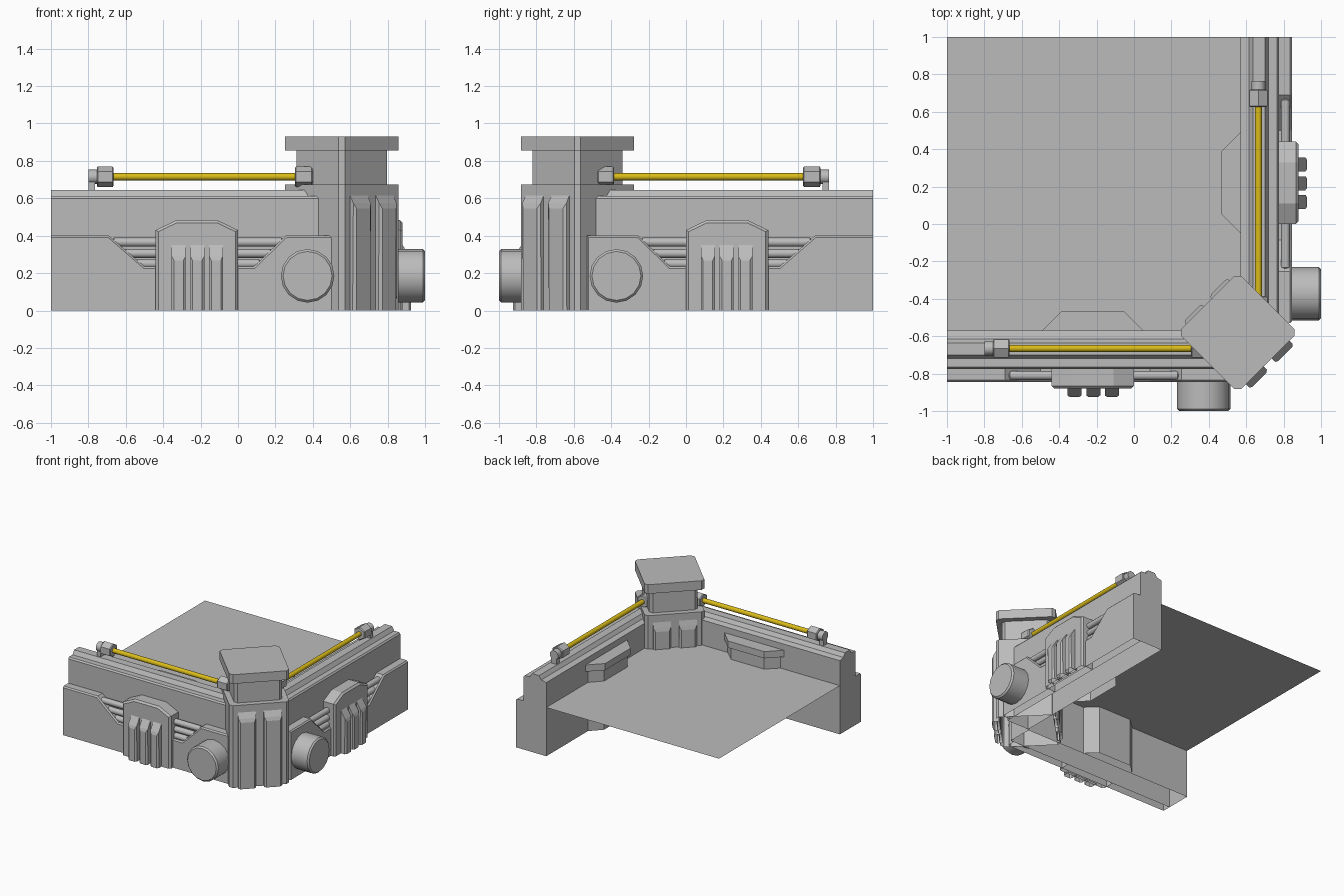
import bpy, bmesh
from math import radians, sqrt
from mathutils import Matrix, Vector

cube = bpy.data.objects.get("Cube")
if cube:
    bpy.data.objects.remove(cube)


def material(name, colour):
    m = bpy.data.materials.new(name)
    m.use_nodes = True
    m.diffuse_color = colour
    m.node_tree.nodes["Principled BSDF"].inputs["Base Color"].default_value = colour
    return m


GREY = material("wall grey", (0.5, 0.5, 0.5, 1))
YELLOW = material("rail yellow", (0.7, 0.5, 0.01, 1))

# Reflection across the corner diagonal turns the front wall into the side wall
MIRROR = Matrix(((0, -1, 0, 0), (-1, 0, 0, 0), (0, 0, 1, 0), (0, 0, 0, 1)))
CORNER = Vector((0.555, -0.58, 0))
DIAGONAL = Matrix.Translation(CORNER) @ Matrix.Rotation(radians(45), 4, 'Z')
FRONT = Matrix.Identity(4)


def finish(name, bm, frame, mat=GREY, smooth=False):
    bmesh.ops.recalc_face_normals(bm, faces=bm.faces)
    # Parts standing on the ground are open underneath
    bottom = [f for f in bm.faces if all(abs(v.co.z) < 1e-4 for v in f.verts)]
    bmesh.ops.delete(bm, geom=bottom, context='FACES')
    bm.transform(frame)
    if frame.determinant() < 0:
        bmesh.ops.reverse_faces(bm, faces=bm.faces)
    mesh = bpy.data.meshes.new(name)
    bm.to_mesh(mesh)
    bm.free()
    mesh.materials.append(mat)
    ob = bpy.data.objects.new(name, mesh)
    bpy.context.collection.objects.link(ob)
    if smooth:
        bpy.ops.object.select_all(action='DESELECT')
        ob.select_set(True)
        bpy.context.view_layer.objects.active = ob
        bpy.ops.object.shade_smooth_by_angle(angle=radians(40))
    return ob


def prism(name, pts, axis, lo, hi, frame=FRONT, bevel=0):
    """Extrude a profile along an axis; bevel trims the edges of its -y face."""
    place = {'x': lambda p, d: (d, p[0], p[1]),
             'y': lambda p, d: (p[0], d, p[1]),
             'z': lambda p, d: (p[0], p[1], d)}[axis]
    bm = bmesh.new()
    a = [bm.verts.new(place(p, lo)) for p in pts]
    b = [bm.verts.new(place(p, hi)) for p in pts]
    bm.faces.new(a)
    bm.faces.new(b[::-1])
    for i in range(len(pts)):
        j = (i + 1) % len(pts)
        bm.faces.new((a[i], a[j], b[j], b[i]))
    if bevel:
        front = min(v.co.y for v in bm.verts)
        edges = [e for e in bm.edges
                 if all(v.co.y < front + 1e-4 for v in e.verts)
                 and any(v.co.z > 0.01 for v in e.verts)
                 and not all(v.co.x < -0.99 for v in e.verts)]
        bmesh.ops.recalc_face_normals(bm, faces=bm.faces)
        bmesh.ops.bevel(bm, geom=edges, offset=bevel, segments=1, affect='EDGES')
    return finish(name, bm, frame)


def cylinder(name, start, end, radius, sides, frame, mat=GREY, smooth=True, bevel=0):
    start, end = Vector(start), Vector(end)
    line = end - start
    bm = bmesh.new()
    turn = line.to_track_quat('Z', 'Y').to_matrix().to_4x4()
    bmesh.ops.create_cone(bm, cap_ends=True, segments=sides, radius1=radius,
                          radius2=radius, depth=line.length,
                          matrix=Matrix.Translation((start + end) / 2) @ turn)
    if bevel:
        rim = [e for f in bm.faces if len(f.verts) == sides for e in f.edges]
        bmesh.ops.bevel(bm, geom=rim, offset=bevel, segments=1, affect='EDGES')
    return finish(name, bm, frame, mat, smooth)


def octagon(half, cut):
    """Diamond with small flats on its four points."""
    x, y = CORNER.x, CORNER.y
    return [(x + dx, y + dy) for dx, dy in (
        (half, -cut), (half, cut), (cut, half), (-cut, half),
        (-half, cut), (-half, -cut), (-cut, -half), (cut, -half))]


def build_wall(side, frame):
    # Main wall with its stepped crown
    prism(side + "_wall", [(-0.775, 0), (-0.775, 0.6), (-0.765, 0.612), (-0.72, 0.612),
                           (-0.7, 0.645), (-0.635, 0.645), (-0.615, 0.615),
                           (-0.57, 0.605), (-0.57, 0)], 'x', -1, 0.56, frame)
    # Outer skirt with a notch for the pipes
    prism(side + "_skirt", [(-1, 0), (-1, 0.4), (-0.69, 0.4), (-0.5, 0.235),
                            (0.085, 0.235), (0.255, 0.4), (0.53, 0.4), (0.53, 0)],
          'y', -0.845, -0.775, frame, bevel=0.01)
    for i, z in enumerate((0.365, 0.305, 0.25)):
        cylinder(f"{side}_pipe_{i + 1}", (-0.67 + 0.06 * i, -0.81, z),
                 (0.24 - 0.06 * i, -0.81, z), 0.024, 12, frame, bevel=0.008)
    # Arched buttress with three ribs
    prism(side + "_buttress", [(-0.44, 0), (-0.44, 0.43), (-0.33, 0.483),
                               (-0.11, 0.483), (0, 0.43), (0, 0)],
          'y', -0.88, -0.775, frame, bevel=0.014)
    for i in range(3):
        x = -0.355 + 0.1 * i
        prism(f"{side}_buttress_rib_{i + 1}",
              [(-0.86, 0), (-0.925, 0), (-0.925, 0.28), (-0.88, 0.35), (-0.86, 0.35)],
              'x', x, x + 0.075, frame, bevel=0.012)
    # Inner bracket and its ledge
    prism(side + "_inner_bracket", [(-0.46, -0.57), (-0.37, -0.485),
                                    (-0.07, -0.485), (0.02, -0.57)], 'z', 0, 0.5, frame)
    prism(side + "_inner_ledge", [(-0.49, -0.57), (-0.385, -0.465),
                                  (-0.055, -0.465), (0.05, -0.57)], 'z', 0.5, 0.555, frame)
    # Round drum
    cylinder(side + "_drum", (0.372, -0.8, 0.185), (0.372, -1, 0.185),
             0.143, 16, frame, bevel=0.012)


def build_rail(side, frame, start, grip, stop, end):
    y, z = -0.665, 0.715
    cylinder(side + "_rail", (grip, y, z), (stop, y, z), 0.019, 12, frame, YELLOW)
    cylinder(side + "_rail_outer_nut", (start + 0.045, y, z), (grip, y, z),
             0.055, 6, frame, smooth=False, bevel=0.006)
    cylinder(side + "_rail_inner_nut", (stop, y, z), (end, y, z),
             0.055, 6, frame, smooth=False, bevel=0.006)
    cylinder(side + "_rail_end", (start, y, z), (start + 0.05, y, z), 0.038, 12, frame)
    prism(side + "_rail_foot", [(y - 0.025, 0.64), (y + 0.025, 0.64),
                                (y + 0.025, z), (y - 0.025, z)],
          'x', start, start + 0.035, frame)


for side, frame in (("front", FRONT), ("side", MIRROR)):
    build_wall(side, frame)
build_rail("front", FRONT, -0.8, -0.665, 0.305, 0.4)
build_rail("side", MIRROR, -0.765, -0.625, 0.385, 0.475)

# Corner tower
prism("tower_body", octagon(0.303, 0.017), 'z', 0, 0.675)
prism("tower_neck", octagon(0.241, 0.017), 'z', 0.675, 0.855)
prism("tower_cap", octagon(0.303, 0.017), 'z', 0.855, 0.93)

# Paired ribs on the outer and inner tower faces
face = 0.32 / sqrt(2)
for label, turn, depth in (("outer", 0, 0.035), ("inner", 180, 0.02)):
    frame = DIAGONAL @ Matrix.Rotation(radians(turn), 4, 'Z')
    out = -face - depth
    for i, x in enumerate((-0.165, 0.03)):
        prism(f"tower_{label}_rib_{i + 1}",
              [(-face + 0.02, 0), (out, 0), (out, 0.56), (-face, 0.615),
               (-face + 0.02, 0.615)], 'x', x, x + 0.135, frame, bevel=0.015)

# Floor sheet
bm = bmesh.new()
bm.faces.new([bm.verts.new((x, y, 0.4)) for x, y in
              ((-1, -0.57), (0.57, -0.57), (0.57, 1), (-1, 1))])
finish("floor", bm, FRONT)
